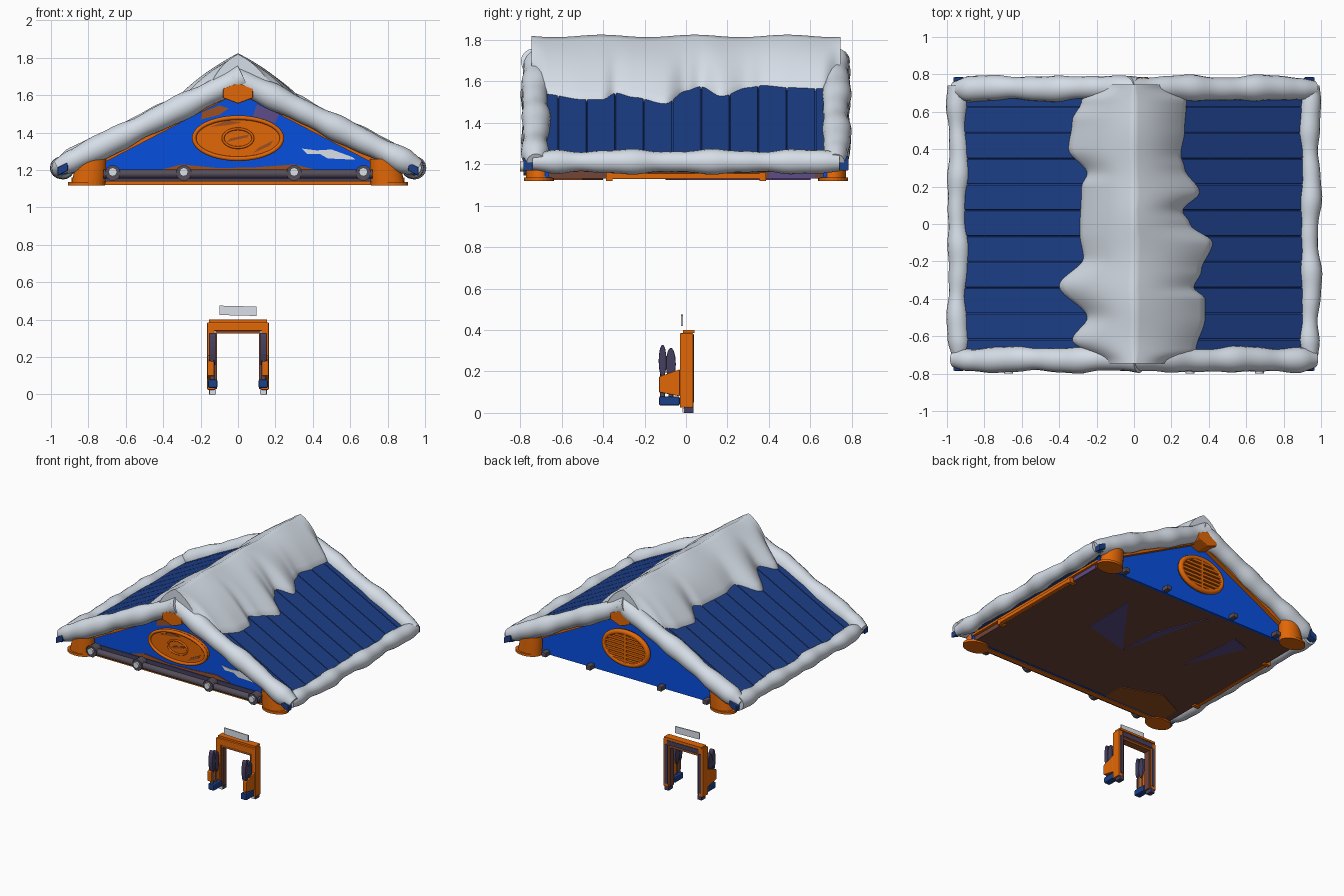
import bpy, bmesh, math
from mathutils import Vector, Matrix

cube = bpy.data.objects.get("Cube")
if cube:
    bpy.data.objects.remove(cube, do_unlink=True)


def material(name, r, g, b):
    m = bpy.data.materials.new(name)
    m.use_nodes = True
    m.diffuse_color = (r, g, b, 1)
    m.node_tree.nodes["Principled BSDF"].inputs["Base Color"].default_value = (r, g, b, 1)
    return m


ROOF = material("roof blue", .012, .05, .25)
GABLE = material("bright blue", .002, .078, .74)
ORANGE = material("orange", .76, .135, .002)
SNOW = material("snow", .74, .80, .88)
BROWN = material("dark brown", .165, .058, .042)
INDIGO = material("indigo", .11, .075, .25)
SLATE = material("slate purple", .06, .05, .115)
STEEL = material("purple grey", .09, .075, .10)
RUST = material("burnt orange", .33, .08, .015)
LIGHT = material("pale grey", .74, .78, .84)


def finish(name, bm, mat, smooth=False, bevel=0):
    bmesh.ops.recalc_face_normals(bm, faces=bm.faces)
    me = bpy.data.meshes.new(name)
    bm.to_mesh(me)
    bm.free()
    me.materials.append(mat)
    ob = bpy.data.objects.new(name, me)
    bpy.context.collection.objects.link(ob)
    if bevel:
        mod = ob.modifiers.new("bevel", 'BEVEL')
        mod.width, mod.segments = bevel, 2
    if smooth:
        bpy.ops.object.select_all(action='DESELECT')
        bpy.context.view_layer.objects.active = ob
        ob.select_set(True)
        bpy.ops.object.shade_smooth_by_angle(angle=math.radians(65))


def box(name, lo, hi, mat, bevel=0):
    bm = bmesh.new()
    lo, hi = Vector(lo), Vector(hi)
    bmesh.ops.create_cube(bm, size=1, matrix=Matrix.Translation((lo + hi) / 2)
                          @ Matrix.Diagonal((*(hi - lo), 1)))
    finish(name, bm, mat, bevel=bevel)


def prism(name, pts, y0, y1, mat, bevel=0, axis='y'):
    """Extrude an outline: (x, z) along y, (y, z) along x, or (x, y) along z."""
    place = {'y': lambda a, b, d: (a, d, b), 'x': lambda a, b, d: (d, a, b),
             'z': lambda a, b, d: (a, b, d)}[axis]
    bm = bmesh.new()
    face = bm.faces.new([bm.verts.new(place(a, b, y0)) for a, b in pts])
    ext = bmesh.ops.extrude_face_region(bm, geom=[face])
    verts = [v for v in ext['geom'] if isinstance(v, bmesh.types.BMVert)]
    bmesh.ops.translate(bm, verts=verts, vec=place(0, 0, y1 - y0))
    finish(name, bm, mat, bevel=bevel)


def loft(name, rings, mat, closed=False):
    """Skin a row of rings, capped at both ends unless the row is a loop."""
    bm = bmesh.new()
    rows = [[bm.verts.new(p) for p in r] for r in rings]
    n = len(rows[0])
    for a, b in zip(rows, rows[1:] + (rows[:1] if closed else [])):
        for i in range(n):
            bm.faces.new((a[i], a[(i + 1) % n], b[(i + 1) % n], b[i]))
    if not closed:
        bm.faces.new(rows[0])
        bm.faces.new(rows[-1])
    finish(name, bm, mat, smooth=True)


def tube(name, a, b, radius, mat, steps=1, sides=16, wob=0, seed=0):
    """Round bar with optional lumpy swelling and a narrowed start."""
    a, b = Vector(a), Vector(b)
    d = (b - a).normalized()
    u = d.cross(Vector((0, 0, 1)))
    u = u.normalized() if u.length > .01 else Vector((1, 0, 0))
    w = d.cross(u)
    rings = []
    for s in range(steps + 1):
        t = s / steps
        k = t * (b - a).length * 15 + seed
        r = radius * (1 + wob * (math.sin(k) + .4 * math.sin(2.3 * k + 1)))
        if wob:
            r *= min(1, .65 + 5 * t)
        c = a.lerp(b, t) + u * wob * .05 * math.sin(k * .8 + 2)
        rings.append([c + u * r * math.cos(q) + w * r * math.sin(q)
                      for q in [i * math.tau / sides for i in range(sides)]])
    loft(name, rings, mat)


def oval(rx, ry, cy, n=32, cx=0):
    return [(cx + rx * math.cos(i * math.tau / n), cy + ry * math.sin(i * math.tau / n))
            for i in range(n)]


def oval_ring(name, rx, rz, cz, y, thick, mat, n=40):
    rings = []
    for i in range(n):
        q = i * math.tau / n
        rings.append([((rx + thick * math.cos(p)) * math.cos(q), y + thick * math.sin(p),
                       cz + (rz + thick * math.cos(p)) * math.sin(q))
                      for p in [j * math.tau / 8 for j in range(8)]])
    loft(name, rings, mat, closed=True)


def roof_z(x):
    return 1.71 - .52 * abs(x)


# Roof slopes with separate planks
for sx, side in ((-1, "right"), (1, "left")):
    def slope(x0, x1, top, under):
        return [(sx * x, roof_z(x) - o) for x, o in
                ((x0, top), (x1, top), (x1, under), (x0, under))]
    prism(f"{side}_roof_slab", slope(0, .945, .012, .05), -.75, .75, ROOF)
    pitch = .138
    for i in range(11):
        y = (i - 5.5) * pitch + .004
        prism(f"{side}_roof_plank", slope(0, .95, 0, .03), y + .002, y + pitch - .002, ROOF, .005)
    for end, sy in (("front", -1), ("back", 1)):
        prism(f"{end}_{side}_roof_corner", slope(.91, .965, -.005, .04), sy * .74, sy * .785, ROOF, .005)
    # Eave snow, eave trim and side rail
    tube(f"{side}_eave_snow", (sx * .94, -.74, 1.212), (sx * .94, .74, 1.212), .054, SNOW,
         50, wob=.12, seed=sx)
    box(f"{side}_eave_trim", (sx * .88, -.66, 1.163), (sx * .85, .66, 1.18), ORANGE)
    box(f"{side}_side_rail", (sx * .89, -.38, 1.128), (sx * .86, .38, 1.157), ORANGE, .005)
    box(f"{side}_eave_patch", (sx * .858, .4, 1.132), (sx * .864, .62, 1.163), INDIGO)
    for y in (-.37, .37):
        box(f"{side}_rail_bracket", (sx * .89, y - .015, 1.12), (sx * .84, y + .015, 1.16), ORANGE)

# Ridge snow with an uneven lower edge
LEFT_EDGE = ((-.745, .20), (-.68, .33), (-.5, .38), (-.4, .38), (-.34, .32), (-.25, .36),
             (-.1, .42), (0, .3), (.07, .26), (.17, .35), (.3, .27), (.37, .25), (.5, .27),
             (.66, .28), (.745, .16))
RIGHT_EDGE = ((-.745, .16), (-.62, .33), (-.5, .25), (-.33, .40), (-.18, .27), (-.05, .29),
              (.2, .28), (.27, .25), (.4, .35), (.55, .33), (.66, .28), (.745, .16))


def edge(table, y):
    for (y0, x0), (y1, x1) in zip(table, table[1:]):
        if y <= y1:
            t = (y - y0) / (y1 - y0)
            return x0 + (x1 - x0) * t * t * (3 - 2 * t)
    return table[-1][1]


rings = []
for i in range(91):
    y = -.745 + 1.49 * i / 90
    half = 12
    top, bottom = [], []
    for j in range(-half, half + 1):
        t = j / half
        x = t * edge(LEFT_EDGE if t > 0 else RIGHT_EDGE, y)
        lump = .006 * math.sin(14 * y + 1) * (1 - abs(t))
        top.append((x, y, roof_z(x) + .105 * (1 - abs(t) ** 2.6) + lump + .004))
        bottom.append((x, y, roof_z(x) - .015))
    rings.append(top + bottom[::-1])
loft("ridge_snow", rings, SNOW)

# Gable ends
for sy, end in ((-1, "front"), (1, "back")):
    prism(f"{end}_gable", [(-.88, 1.125), (.88, 1.125), (.88, 1.19), (0, 1.65), (-.88, 1.19)],
          sy * .66, sy * .68, GABLE)
    prism(f"{end}_apex_block", [(-.08, 1.585), (0, 1.555), (.08, 1.585), (.08, 1.635), (0, 1.668),
                                (-.08, 1.635)], sy * .66, sy * .785, ORANGE, .006)
    for sx, side in ((-1, "right"), (1, "left")):
        tube(f"{end}_{side}_gable_snow", (sx * .965, sy * .725, 1.21), (sx * -.028, sy * .725, 1.697),
             .065, SNOW, 40, wob=.08, seed=2 * sx + sy)
        prism(f"{end}_{side}_gable_trim", [(0, 1.65), (sx * .86, 1.20), (sx * .86, 1.165), (0, 1.612)],
              sy * .67, sy * .71, ORANGE)
        # Corner post with a foot ring
        loft(f"{end}_{side}_corner_post",
             [[(x, y, z) for x, y in oval(rx, .063, sy * .71, 24, sx * cx)]
              for rx, cx, z in ((.09, .80, 1.125), (.085, .79, 1.2), (.08, .785, 1.26))], ORANGE)
        prism(f"{end}_{side}_post_foot", oval(.1, .072, sy * .71, 24, sx * .81), 1.118, 1.135,
              ORANGE, axis='z')
    for x in (-.67, -.29, .30, .67):
        if sy < 0:
            tube("front_rail_clamp", (x, -.72, 1.185), (x, -.785, 1.185), .042, STEEL, sides=10)
            tube("front_clamp_cap", (x, -.78, 1.19), (x, -.80, 1.19), .024, LIGHT, sides=8)
        else:
            box("back_clamp", (x - .02, .68, 1.125), (x + .02, .735, 1.16), STEEL, .006)

# Front rail, beam, round badge and painted patches
tube("front_rail", (-.72, -.755, 1.18), (.72, -.755, 1.18), .024, STEEL)
box("front_base_beam", (-.88, -.71, 1.12), (.88, -.67, 1.142), ORANGE)
prism("front_badge", oval(.24, .115, 1.37), -.67, -.715, ORANGE)
oval_ring("front_badge_rim", .235, .11, 1.37, -.715, .012, ORANGE)
oval_ring("front_badge_hub", .08, .05, 1.37, -.718, .007, ORANGE)
for name, pts in (("hub_bar", [(-.06, 1.35), (.05, 1.375), (.06, 1.39), (-.04, 1.37)]),
                  ("badge_upper_patch", [(-.15, 1.43), (-.05, 1.44), (.02, 1.455), (-.06, 1.465)]),
                  ("badge_lower_patch", [(.08, 1.29), (.17, 1.33), (.19, 1.36), (.11, 1.32)])):
    prism(name, pts, -.715, -.72, RUST)
prism("white_patch", [(.34, 1.315), (.42, 1.305), (.50, 1.31), (.61, 1.27), (.63, 1.255),
                      (.48, 1.262), (.44, 1.285), (.37, 1.285)], -.68, -.684, LIGHT)
prism("upper_rust_patch", [(-.2, 1.47), (-.1, 1.495), (-.05, 1.53), (-.1, 1.545), (-.19, 1.51)],
      -.68, -.684, RUST)
prism("upper_indigo_patch", [(.08, 1.49), (.2, 1.45), (.22, 1.5), (.1, 1.55)], -.68, -.684, INDIGO)
prism("lower_patch", [(-.42, 1.2), (-.3, 1.23), (-.1, 1.21), (.1, 1.215), (.3, 1.23), (.42, 1.2)],
      -.68, -.684, RUST)
prism("lower_shadow_strip", [(-.7, 1.14), (.7, 1.14), (.7, 1.195), (-.7, 1.195)], -.68, -.685, SLATE)

# Back louvred vent
prism("back_vent_panel", oval(.18, .118, 1.362), .67, .705, BROWN)
oval_ring("back_vent_rim", .18, .118, 1.362, .71, .02, ORANGE)
for i in range(-3, 4):
    z = 1.362 + i * .03
    w = .175 * math.sqrt(1 - (i * .03 / .118) ** 2)
    box("back_vent_slat", (-w, .7, z - .009), (w, .725, z + .009), ORANGE)
box("back_vent_mullion", (-.009, .705, 1.25), (.009, .727, 1.475), ORANGE)

# Ceiling with angular patches underneath
box("ceiling", (-.86, -.66, 1.13), (.86, .66, 1.17), BROWN)
for pts in ([(.40, .42), (.39, .0), (.02, -.10)], [(.01, -.10), (-.16, .6), (-.01, .23)],
            [(-.44, .02), (-.48, .5), (-.62, .45)]):
    prism("ceiling_patch", pts, 1.125, 1.131, INDIGO, axis='z')
prism("ceiling_corner_patch", [(-.3, -.66), (-.3, -.5), (-.6, -.4), (-.8, -.5), (-.8, -.66)],
      1.125, 1.131, RUST, axis='z')

# Doorway frame standing on the ground
box("door_lintel", (-.165, -.03, .34), (.165, .035, .385), ORANGE, .005)
box("door_lintel_cap", (-.155, -.015, .385), (.155, .04, .40), ORANGE)
box("door_lintel_underside", (-.12, -.025, .325), (.12, .03, .34), RUST)
box("door_lintel_back_panel", (-.13, .034, .345), (.13, .039, .378), SLATE)
prism("door_sign", [(-.1, .425), (.1, .42), (.1, .47), (-.1, .475)], -.023, -.015, LIGHT)
for sx, side in ((-1, "right"), (1, "left")):
    box(f"{side}_door_post", (sx * .125, -.03, .025), (sx * .165, .035, .37), ORANGE, .005)
    box(f"{side}_post_back_panel", (sx * .127, .034, .05), (sx * .15, .039, .345), SLATE)
    box(f"{side}_door_jamb", (sx * .112, -.02, .03), (sx * .127, .025, .33), BROWN)
    box(f"{side}_door_foot", (sx * .12, -.01, 0), (sx * .155, .035, .03), SLATE)
    box(f"{side}_foot_plate", (sx * .118, -.016, .002), (sx * .15, -.009, .024), LIGHT)
    # Holder on a blue base with two upright paddles
    box(f"{side}_holder_base", (sx * .11, -.13, .035), (sx * .16, -.03, .08), ROOF, .008)
    prism(f"{side}_holder", [(-.13, .10), (-.03, .08), (-.03, .21), (-.13, .175)],
          sx * .13, sx * .163, ORANGE, .004, axis='x')
    for y, rx, top in ((-.113, .019, .33), (-.073, .024, .315)):
        prism(f"{side}_paddle_blade", oval(rx, .08, top - .08, 14, y), sx * .12, sx * .155,
              SLATE, .006, axis='x')
        tube(f"{side}_paddle_stem", (sx * .138, y, .07), (sx * .138, y, top - .08), .012, STEEL, sides=8)
